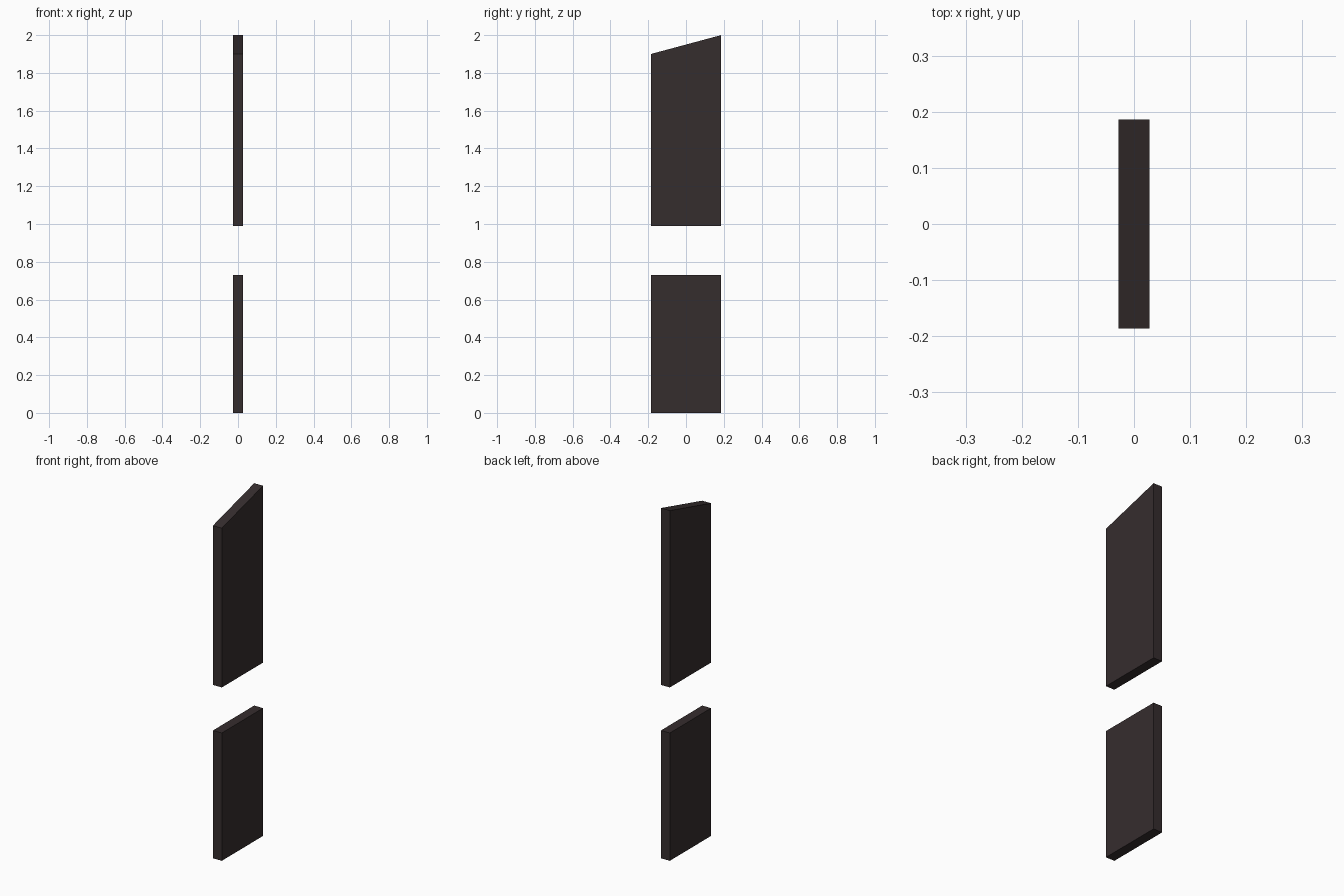
import bpy, bmesh

if "Cube" in bpy.data.objects:
    bpy.data.objects.remove(bpy.data.objects["Cube"])

# Single dark brown-grey finish
mat = bpy.data.materials.new("dark_brown")
mat.diffuse_color = (0.036, 0.026, 0.027, 1.0)
mat.use_nodes = True
mat.node_tree.nodes["Principled BSDF"].inputs["Base Color"].default_value = mat.diffuse_color

HALF_X, HALF_Y = 0.0277, 0.186


def panel(name, bottom, top_front, top_back):
    """Extrude a side profile (y, z) across the panel thickness."""
    profile = [(-HALF_Y, bottom), (HALF_Y, bottom),
               (HALF_Y, top_back), (-HALF_Y, top_front)]
    bm = bmesh.new()
    face = bm.faces.new([bm.verts.new((-HALF_X, y, z)) for y, z in profile])
    ext = bmesh.ops.extrude_face_region(bm, geom=[face])
    verts = [g for g in ext["geom"] if isinstance(g, bmesh.types.BMVert)]
    bmesh.ops.translate(bm, verts=verts, vec=(2 * HALF_X, 0, 0))
    bmesh.ops.recalc_face_normals(bm, faces=bm.faces)
    mesh = bpy.data.meshes.new(name)
    bm.to_mesh(mesh)
    bm.free()
    mesh.materials.append(mat)
    obj = bpy.data.objects.new(name, mesh)
    bpy.context.collection.objects.link(obj)
    return obj


# Rectangular lower panel, and upper panel with a sloped top
panel("lower_panel", 0.0, 0.73, 0.73)
panel("upper_panel", 0.99, 1.90, 2.0)
